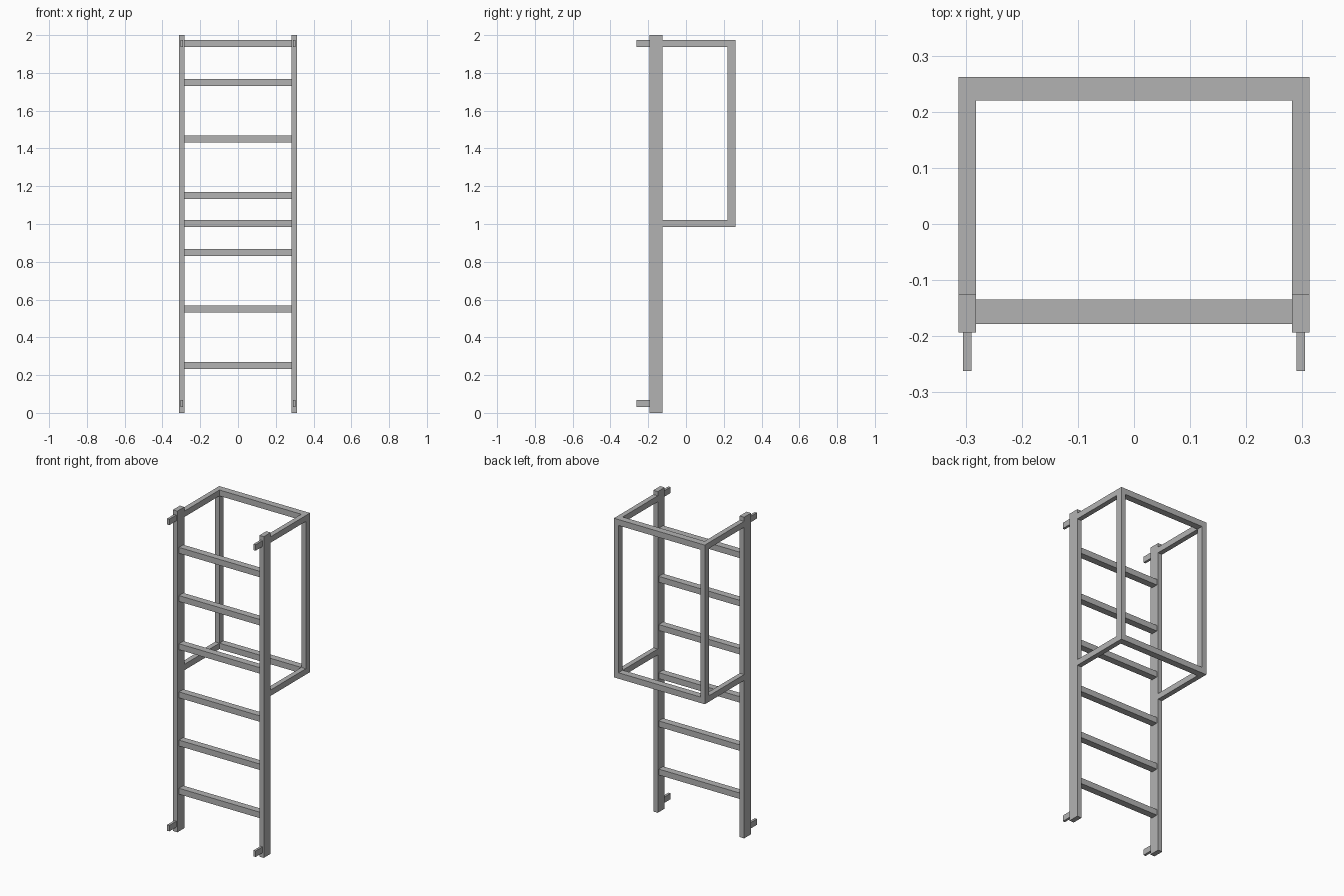
import bpy
import bmesh
from itertools import product
from mathutils import Vector

cube = bpy.data.objects.get("Cube")
if cube:
    bpy.data.objects.remove(cube, do_unlink=True)

steel = bpy.data.materials.new("grey_steel")
steel.use_nodes = True
grey = (0.45, 0.45, 0.45, 1)
steel.diffuse_color = grey
steel.node_tree.nodes["Principled BSDF"].inputs["Base Color"].default_value = grey


def finish(name, bm):
    bmesh.ops.recalc_face_normals(bm, faces=bm.faces)
    mesh = bpy.data.meshes.new(name)
    bm.to_mesh(mesh)
    bm.free()
    mesh.materials.append(steel)
    obj = bpy.data.objects.new(name, mesh)
    bpy.context.collection.objects.link(obj)


def bar(name, low, high):
    """Square-edged bar between two opposite corners."""
    low, high = Vector(low), Vector(high)
    bm = bmesh.new()
    bmesh.ops.create_cube(bm, size=1)
    bmesh.ops.scale(bm, vec=high - low, verts=bm.verts)
    bmesh.ops.translate(bm, vec=(low + high) / 2, verts=bm.verts)
    finish(name, bm)


def cage(name, xs, ys, zs):
    """Fused bar frame: grid cells lying on two or more outer layers are solid."""
    def solid(c):
        i, j, k = c
        inside = 0 <= i < 3 and 0 <= j < 2 and 0 <= k < 3
        return inside and (i != 1) + (j == 1) + (k != 1) >= 2

    bm = bmesh.new()
    for cell in product(range(3), range(2), range(3)):
        if not solid(cell):
            continue
        for axis, side in product(range(3), (0, 1)):
            near = list(cell)
            near[axis] += 2 * side - 1
            if solid(near):
                continue
            u, v = [a for a in range(3) if a != axis]
            verts = []
            for du, dv in ((0, 0), (1, 0), (1, 1), (0, 1)):
                p = list(cell)
                p[axis] += side
                p[u] += du
                p[v] += dv
                verts.append(bm.verts.new((xs[p[0]], ys[p[1]], zs[p[2]])))
            bm.faces.new(verts)
    bmesh.ops.remove_doubles(bm, verts=bm.verts, dist=0.0001)
    finish(name, bm)


INNER, OUTER = 0.282, 0.313
FRONT, BACK = -0.193, -0.125

# Upright rails and their wall brackets
for side, s in (("left", 1), ("right", -1)):
    x0, x1 = sorted((s * INNER, s * OUTER))
    bar(side + "_rail", (x0, FRONT, 0), (x1, BACK, 2))
    mid = (x0 + x1) / 2
    for level, z in (("lower", 0.03), ("upper", 1.937)):
        bar(f"{side}_{level}_bracket", (mid - 0.0075, -0.262, z),
            (mid + 0.0075, FRONT, z + 0.037))

# Evenly spaced rungs
for n in range(6):
    z = 0.25 + 0.3 * n
    bar(f"rung_{n + 1}", (-INNER, -0.178, z - 0.0185), (INNER, -0.135, z + 0.0185))

# Safety cage behind the upper half
cage("safety_cage", (-OUTER, -INNER, INNER, OUTER), (BACK, 0.22, 0.262),
     (0.983, 1.02, 1.937, 1.974))
